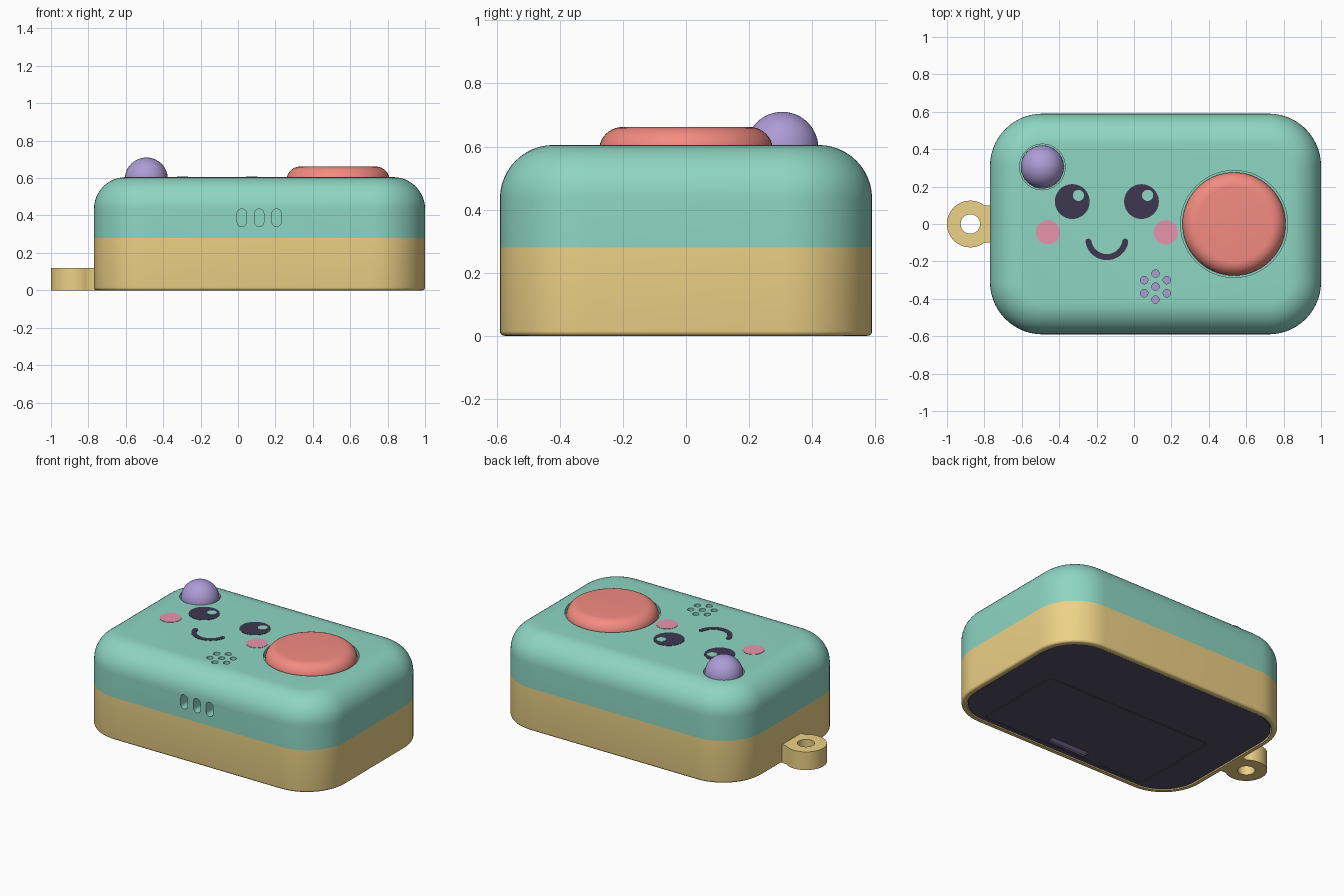
import bpy, bmesh
from math import sin, cos, pi, radians

if "Cube" in bpy.data.objects:
    bpy.data.objects.remove(bpy.data.objects["Cube"])

CX = 0.115          # body centre in x
TOP = 0.605         # top surface height

def mat(name, rgb):
    m = bpy.data.materials.new(name)
    m.diffuse_color = (*rgb, 1)
    m.use_nodes = True
    m.node_tree.nodes["Principled BSDF"].inputs["Base Color"].default_value = m.diffuse_color
    return m

TEAL = mat("teal", (0.27, 0.67, 0.54))
SAND = mat("sand", (0.85, 0.64, 0.24))
CORAL = mat("coral", (0.90, 0.26, 0.22))
LILAC = mat("lilac", (0.42, 0.33, 0.67))
DARK = mat("dark", (0.048, 0.038, 0.08))
SLATE = mat("slate", (0.09, 0.08, 0.13))
PINK = mat("pink", (0.80, 0.30, 0.43))

def skin(name, rings, material):
    """Bridge a stack of equal-length rings and cap both ends."""
    bm = bmesh.new()
    vs = [[bm.verts.new(p) for p in ring] for ring in rings]
    n = len(vs[0])
    for a, b in zip(vs, vs[1:]):
        for i in range(n):
            j = (i + 1) % n
            bm.faces.new((a[i], a[j], b[j], b[i]))
    bm.faces.new(vs[0][::-1])
    bm.faces.new(vs[-1])
    bmesh.ops.remove_doubles(bm, verts=bm.verts[:], dist=1e-5)
    bmesh.ops.recalc_face_normals(bm, faces=bm.faces[:])
    me = bpy.data.meshes.new(name)
    bm.to_mesh(me)
    bm.free()
    ob = bpy.data.objects.new(name, me)
    bpy.context.collection.objects.link(ob)
    if material:
        me.materials.append(material)
    return ob

def loft(name, cx, cy, hx, hy, r, profile, material=None, seg=14):
    """Rounded rectangle (or circle when hx = hy = r) swept up an (inset, z) profile."""
    rings = []
    for inset, z in profile:
        ring, rr = [], max(r - inset, 0)
        for k, (sx, sy) in enumerate([(1, 1), (-1, 1), (-1, -1), (1, -1)]):
            for i in range(seg + 1):
                t = (k + i / seg) * pi / 2
                ring.append((cx + sx * (hx - r) + rr * cos(t),
                             cy + sy * (hy - r) + rr * sin(t), z))
        rings.append(ring)
    return skin(name, rings, material)

def disc(name, x, y, r, z0, z1, material=None, seg=10):
    return loft(name, x, y, r, r, r, [(0, z0), (0, z1)], material, seg)

def prism(name, outline, z0, z1, material):
    return skin(name, [[(x, y, z) for x, y in outline] for z in (z0, z1)], material)

def fillet(r, z, n=10):
    return [(r * (1 - cos(i / n * pi / 2)), z + r * sin(i / n * pi / 2)) for i in range(n + 1)]

def cut(target, cutters):
    bpy.context.view_layer.objects.active = target
    for c in cutters:
        c.hide_render = True
        m = target.modifiers.new("cut", 'BOOLEAN')
        m.operation, m.solver, m.object = 'DIFFERENCE', 'EXACT', c
        bpy.ops.object.modifier_apply(modifier=m.name)
        bpy.data.objects.remove(c)

# main housing: lower and upper shells
HX, HY, R = 0.885, 0.59, 0.28
foot = [(i, 0.015 - (z - 0)) for i, z in fillet(0.015, 0, 4)][::-1]
lower = loft("lower_shell", CX, 0, HX, HY, R, foot + [(0, 0.28)], SAND)
upper = loft("upper_shell", CX, 0, HX, HY, R, [(0, 0.28)] + fillet(0.17, TOP - 0.17, 12), TEAL)

# big push button and signal dome, each in a pocket with a thin gap
BX, LX, LY = 0.535, -0.49, 0.305
loft("push_button", BX, 0, 0.276, 0.276, 0.276, [(0, 0.56)] + fillet(0.075, 0.587), CORAL)
loft("signal_dome", LX, LY, 0.115, 0.115, 0.115, [(0, 0.56)] + fillet(0.115, 0.595, 12), LILAC)
cutters = [disc("button_pocket", BX, 0, 0.286, 0.57, 0.7, seg=14),
           disc("dome_pocket", LX, LY, 0.122, 0.57, 0.7, seg=14)]

# speaker holes
SX, SY = 0.115, -0.335
spots = [(SX, SY)] + [(SX + 0.07 * cos(radians(90 + 60 * k)), SY + 0.07 * sin(radians(90 + 60 * k)))
                      for k in range(6)]
for x, y in spots:
    cutters.append(disc("speaker_hole", x, y, 0.02, 0.55, 0.7, seg=5))
    disc("speaker_mesh", x, y, 0.0198, 0.54, 0.555, LILAC, seg=5)

# front vent slots
for x in (0.02, 0.113, 0.206):
    s = loft("vent_slot", 0, 0, 0.025, 0.047, 0.025, [(0, -0.1), (0, 0.06)], seg=6)
    s.rotation_euler = (pi / 2, 0, 0)
    s.location = (x, -HY, 0.388)
    cutters.append(s)
bpy.context.view_layer.update()
cut(upper, cutters)

# face inlays, mirrored about the face centre line
FX = -0.145
for side, s in (("left", -1), ("right", 1)):
    ex = FX + s * 0.185
    disc(side + "_eye", ex, 0.12, 0.093, 0.59, TOP + 0.002, DARK)
    disc(side + "_eye_glint", ex + 0.033, 0.153, 0.03, 0.59, TOP + 0.004, TEAL, seg=6)
    disc(side + "_cheek", FX + s * 0.315, -0.045, 0.065, 0.59, TOP + 0.002, PINK)

# smile: arc band with round ends
def arc(cx, cy, r, a0, a1, n):
    return [(cx + r * cos(radians(a0 + (a1 - a0) * i / n)),
             cy + r * sin(radians(a0 + (a1 - a0) * i / n))) for i in range(n + 1)]

MY, MR, W, A0, A1 = -0.077, 0.1, 0.016, 190, 350
end0, end1 = arc(FX, MY, MR, A0, A1, 1)
smile = (arc(FX, MY, MR + W, A0, A1, 24) + arc(*end1, W, A1, A1 + 180, 8)[1:-1]
         + arc(FX, MY, MR - W, A1, A0, 24) + arc(*end0, W, A0 + 180, A0 + 360, 8)[1:-1])
prism("smile", smile, 0.595, TOP + 0.002, DARK)

# key loop on the left end
TX = -0.875
tab = prism("key_loop", [(-0.755, 0.1)] + arc(TX, 0, 0.125, 53, 307, 32) + [(-0.755, -0.1)],
            0, 0.12, SAND)
cut(tab, [disc("loop_hole", TX, 0, 0.052, -0.1, 0.3)])

# underside plate with battery door and latch slot
cut(lower, [loft("plate_pocket", CX, 0, HX - 0.034, HY - 0.034, R - 0.034, [(0, -0.1), (0, 0.04)])])
plate = loft("bottom_plate", CX, 0, HX - 0.04, HY - 0.04, R - 0.04, [(0, 0.004), (0, 0.04)], SLATE)
DY = -0.215
cut(plate, [loft("door_pocket", CX, DY, 0.615, 0.308, 0.025, [(0, -0.1), (0, 0.025)], seg=5)])
door = loft("battery_door", CX, DY, 0.609, 0.302, 0.02, [(0, 0.004), (0, 0.025)], SLATE, 5)
cut(door, [loft("latch_slot", CX, -0.475, 0.14, 0.026, 0.006, [(0, -0.1), (0, 0.019)], seg=3)])
loft("door_latch", CX, -0.475, 0.139, 0.025, 0.006, [(0, 0.014), (0, 0.022)], LILAC, 3)

# smooth shading with crisp edges
bpy.ops.object.select_all(action='SELECT')
bpy.context.view_layer.objects.active = upper
bpy.ops.object.shade_smooth_by_angle(angle=radians(35))
